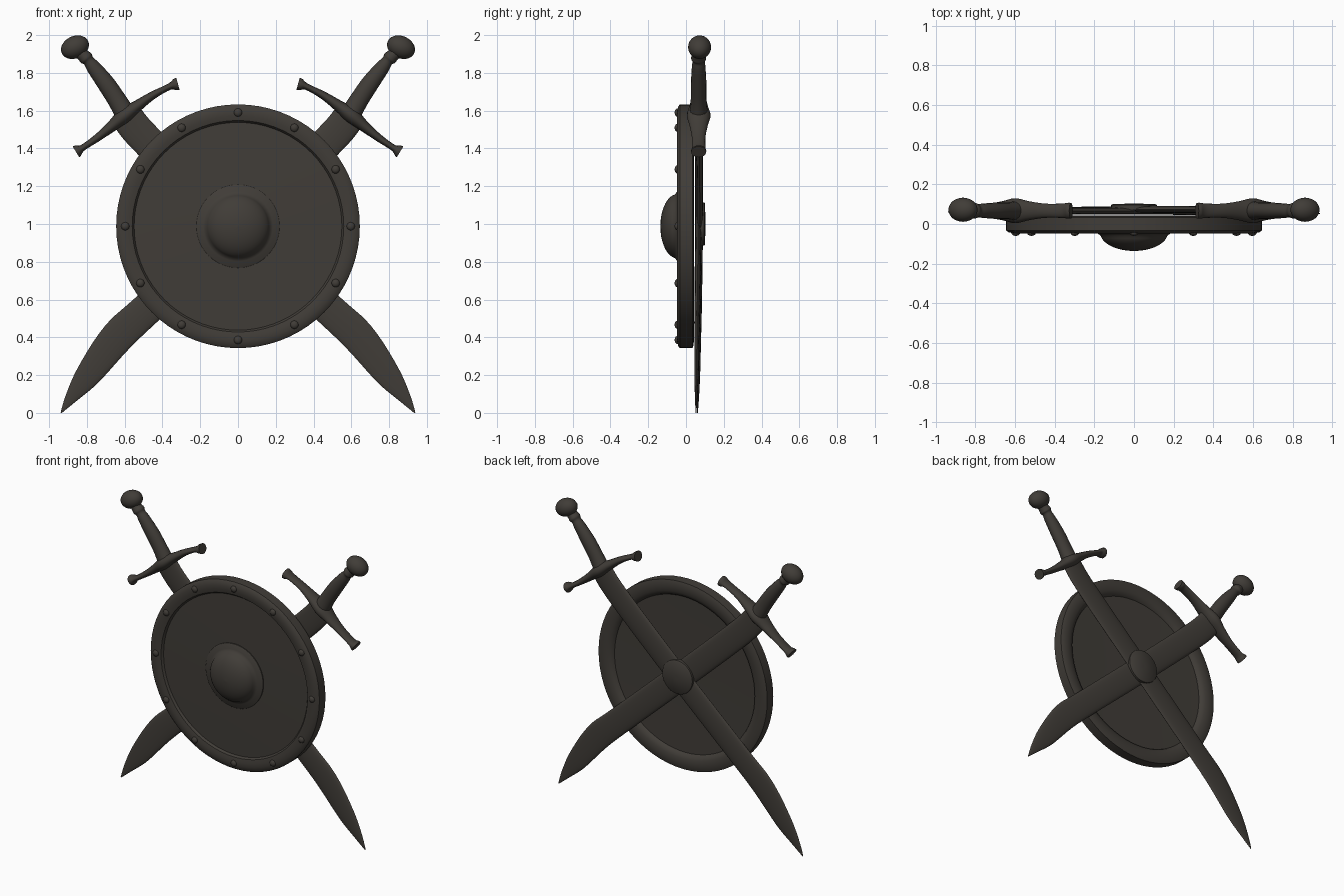
import bpy, bmesh, math
from mathutils import Vector

if "Cube" in bpy.data.objects:
    bpy.data.objects.remove(bpy.data.objects["Cube"])

iron = bpy.data.materials.new("dark iron")
iron.diffuse_color = (0.052, 0.046, 0.039, 1)
iron.use_nodes = True
iron.node_tree.nodes["Principled BSDF"].inputs["Base Color"].default_value = iron.diffuse_color
CZ = 0.988  # shield centre height


def finish(bm, name, angle=40):
    bmesh.ops.remove_doubles(bm, verts=bm.verts, dist=1e-5)
    bmesh.ops.recalc_face_normals(bm, faces=bm.faces)
    me = bpy.data.meshes.new(name)
    bm.to_mesh(me)
    bm.free()
    ob = bpy.data.objects.new(name, me)
    bpy.context.collection.objects.link(ob)
    me.materials.append(iron)
    bpy.ops.object.select_all(action='DESELECT')
    ob.select_set(True)
    bpy.context.view_layer.objects.active = ob
    bpy.ops.object.shade_smooth_by_angle(angle=math.radians(angle))
    return ob


def skin(bm, rings, close=False):
    """Bridge successive rings of vertices, optionally capping the ends."""
    n = len(rings[0])
    for a, b in zip(rings, rings[1:]):
        for i in range(n):
            j = (i + 1) % n
            bm.faces.new((a[i], a[j], b[j], b[i]))
    if close:
        bm.faces.new(rings[0])
        bm.faces.new(rings[-1])


def lathe(name, profile, cz=CZ, n=64, closed=False):
    """Turn (radius, y) points around the y axis."""
    bm = bmesh.new()
    pts = profile + [profile[0]] if closed else profile
    rings = [[bm.verts.new((r * math.cos(2 * math.pi * i / n), y,
                            cz + r * math.sin(2 * math.pi * i / n)))
              for i in range(n)] for r, y in pts]
    skin(bm, rings, not closed)
    return finish(bm, name)


def spline(rows, steps):
    """Catmull-Rom through rows of numbers."""
    out = []
    for k in range(len(rows) - 1):
        p0, p1, p2, p3 = (rows[max(k - 1, 0)], rows[k], rows[k + 1],
                          rows[min(k + 2, len(rows) - 1)])
        for s in range(steps):
            t = s / steps
            out.append([0.5 * (2 * b + (c - a) * t + (2 * a - 5 * b + 4 * c - d) * t * t
                               + (3 * b - a - 3 * c + d) * t ** 3)
                        for a, b, c, d in zip(p0, p1, p2, p3)])
    return out + [list(rows[-1])]


def loft(name, rows, side, dy=0, n=16, steps=5, angle=50):
    """Oval tube through rows of (x, z, y, half width, half depth)."""
    pts = spline(rows, steps)
    bm = bmesh.new()
    rings = []
    for i, (x, z, y, w, d) in enumerate(pts):
        a, b = pts[max(i - 1, 0)], pts[min(i + 1, len(pts) - 1)]
        t = Vector((b[0] - a[0], b[1] - a[1])).normalized()
        ring = []
        for k in range(n):
            u = 2 * math.pi * k / n
            o = max(w, 0.001) * math.cos(u)
            ring.append(bm.verts.new((side * (x - t.y * o),
                                      y + dy + max(d, 0.001) * math.sin(u),
                                      z + t.x * o)))
        rings.append(ring)
    skin(bm, rings, True)
    return finish(bm, name, angle)


# Shield: dished panel and rounded rim
lathe("shield_panel", [(0.56, 0.014), (0.56, -0.027), (0.3, -0.033), (0.01, -0.034),
                       (0.01, 0.008), (0.3, 0.009)], closed=True)
lathe("shield_rim", [(0.645, 0.034), (0.645, -0.032), (0.635, -0.041), (0.61, -0.047),
                     (0.585, -0.047), (0.56, -0.041), (0.549, -0.026), (0.535, 0.01),
                     (0.545, 0.027), (0.57, 0.039), (0.6, 0.042), (0.63, 0.04)],
      n=72, closed=True)

# Boss: flange with a dome
dome = [(0.17 * math.cos(a), -0.046 - 0.09 * math.sin(a))
        for a in [math.radians(d) for d in range(8, 90, 9)]]
lathe("shield_boss", [(0.22, -0.02), (0.22, -0.04), (0.215, -0.044), (0.185, -0.047)]
      + dome + [(0.004, -0.136)], n=48)

# Rivets around the rim
bm = bmesh.new()
for i in range(12):
    a = math.radians(30 * i)
    r = bmesh.ops.create_uvsphere(bm, u_segments=12, v_segments=8, radius=0.022)
    for v in r["verts"]:
        v.co = Vector((v.co.x + 0.597 * math.sin(a), v.co.y * 0.7 - 0.045,
                       v.co.z + CZ + 0.602 * math.cos(a)))
finish(bm, "rivets")

# Round plate behind the crossing blades
lathe("back_plate", [(0.115, 0.07), (0.115, 0.095), (0.108, 0.101), (0.01, 0.103)],
      cz=1.0, n=40)

# Sword profiles for the sword whose hilt is at +x
blade = [(-0.937, 0.0, 0.055, 0.003, 0.002), (-0.88, 0.085, 0.056, 0.034, 0.007),
         (-0.79, 0.205, 0.058, 0.068, 0.011), (-0.64, 0.40, 0.060, 0.088, 0.014),
         (-0.47, 0.56, 0.062, 0.086, 0.016), (0, 0.99, 0.067, 0.086, 0.017),
         (0.47, 1.43, 0.066, 0.086, 0.018), (0.59, 1.57, 0.066, 0.085, 0.02)]
guard = [(0.318, 1.742, 0.067, 0.034, 0.04), (0.335, 1.737, 0.067, 0.030, 0.04),
         (0.365, 1.726, 0.067, 0.017, 0.036), (0.45, 1.682, 0.067, 0.021, 0.036),
         (0.53, 1.627, 0.067, 0.030, 0.048), (0.60, 1.575, 0.067, 0.042, 0.063),
         (0.665, 1.52, 0.067, 0.030, 0.048), (0.74, 1.46, 0.067, 0.021, 0.036),
         (0.82, 1.405, 0.067, 0.017, 0.036), (0.845, 1.39, 0.067, 0.030, 0.04),
         (0.858, 1.382, 0.067, 0.034, 0.04)]
grip = [(0.59, 1.57, 0.067, 0.055, 0.05), (0.64, 1.655, 0.067, 0.05, 0.042),
        (0.70, 1.745, 0.067, 0.047, 0.041), (0.765, 1.83, 0.067, 0.038, 0.036),
        (0.79, 1.862, 0.067, 0.030, 0.033), (0.803, 1.877, 0.067, 0.037, 0.04),
        (0.82, 1.893, 0.067, 0.034, 0.036), (0.85, 1.92, 0.067, 0.03, 0.03)]

# Two mirrored swords, one lying just behind the other
for side, label, dy in ((1, "right", 0.006), (-1, "left", -0.002)):
    loft(label + "_blade", blade, side, dy, n=20)
    loft(label + "_guard", guard, side)
    loft(label + "_grip", grip, side)
    # Pommel: flattened ball across the grip
    bm = bmesh.new()
    bmesh.ops.create_uvsphere(bm, u_segments=24, v_segments=14, radius=1)
    c, s = math.cos(math.radians(-25)), math.sin(math.radians(-25))
    for v in bm.verts:
        x, y, z = v.co.x * 0.077, v.co.y * 0.061, v.co.z * 0.059
        v.co = (side * (0.863 + x * c - z * s), 0.072 + y, 1.936 + x * s + z * c)
    finish(bm, label + "_pommel")
